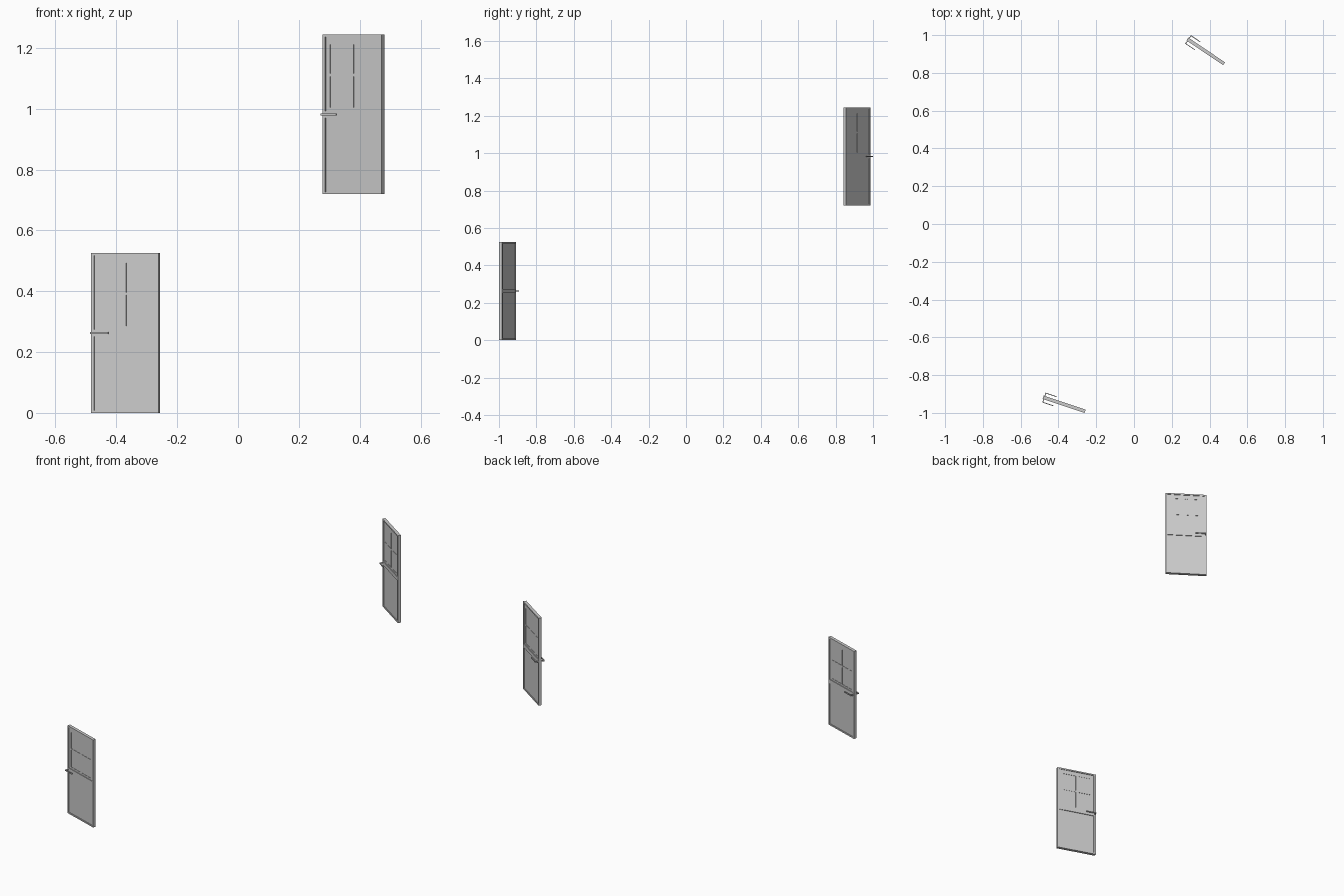
import bpy, bmesh
from math import radians

if "Cube" in bpy.data.objects:
    bpy.data.objects.remove(bpy.data.objects["Cube"])

H, T = 0.525, 0.018
# grid lines across and up the door leaf
U = [-0.117, -0.106, -0.089, -0.004, 0.004, 0.089, 0.106, 0.117]
Z = [0, 0.008, 0.251, 0.274, 0.285, 0.387, 0.396, 0.492, 0.517, H]


def depth(i, j):
    """Recess depth of a grid cell: frame, panel or window pane."""
    if not (0 <= i < len(U) - 1 and 0 <= j < len(Z) - 1):
        return T / 2                      # outside: wall runs to mid plane
    if i in (0, len(U) - 2) or j in (0, 2, len(Z) - 2):
        return 0
    return 0.0055 if i in (2, 4) and j in (4, 6) else 0.004


def finish(name, bm, loc, angle):
    bmesh.ops.remove_doubles(bm, verts=bm.verts, dist=1e-5)
    bmesh.ops.recalc_face_normals(bm, faces=bm.faces)
    me = bpy.data.meshes.new(name)
    bm.to_mesh(me)
    bm.free()
    ob = bpy.data.objects.new(name, me)
    bpy.context.collection.objects.link(ob)
    ob.location = loc
    ob.rotation_euler.z = radians(angle)
    return ob


def leaf(name, loc, angle):
    bm = bmesh.new()

    def quad(*pts):
        bm.faces.new([bm.verts.new(p) for p in pts])

    for s in (-1, 1):
        y = lambda i, j: s * (T / 2 - depth(i, j))
        nu, nz = len(U) - 1, len(Z) - 1
        for i in range(nu):
            for j in range(nz):
                a, b, c, d, h = U[i], U[i + 1], Z[j], Z[j + 1], y(i, j)
                quad((a, h, c), (b, h, c), (b, h, d), (a, h, d))
        # walls between cells of different depth
        for i in range(nu + 1):
            for j in range(nz):
                p, q = y(i - 1, j), y(i, j)
                if p != q:
                    quad((U[i], p, Z[j]), (U[i], q, Z[j]), (U[i], q, Z[j + 1]), (U[i], p, Z[j + 1]))
        for i in range(nu):
            for j in range(nz + 1):
                p, q = y(i, j - 1), y(i, j)
                if p != q:
                    quad((U[i], p, Z[j]), (U[i], q, Z[j]), (U[i + 1], q, Z[j]), (U[i + 1], p, Z[j]))
    return finish(name, bm, loc, angle)


def handles(name, loc, angle):
    # L-shaped lever profile, mirrored to both sides of the leaf
    prof = [(-0.113, 0.008), (-0.113, 0.0275), (-0.051, 0.0275),
            (-0.051, 0.0235), (-0.109, 0.0235), (-0.109, 0.008)]
    bm = bmesh.new()
    for s in (-1, 1):
        f = bm.faces.new([bm.verts.new((u, s * n, 0.259)) for u, n in prof])
        r = bmesh.ops.extrude_face_region(bm, geom=[f], use_keep_orig=True)
        vs = [v for v in r["geom"] if isinstance(v, bmesh.types.BMVert)]
        bmesh.ops.translate(bm, verts=vs, vec=(0, 0, 0.007))
    return finish(name, bm, loc, angle)


# two separate doors
for tag, loc, angle in (("lower", (-0.37, -0.9545, 0), -18.4),
                        ("upper", (0.3795, 0.914, 0.719), -34)):
    leaf(tag + "_door_leaf", loc, angle)
    handles(tag + "_door_handles", loc, angle)
